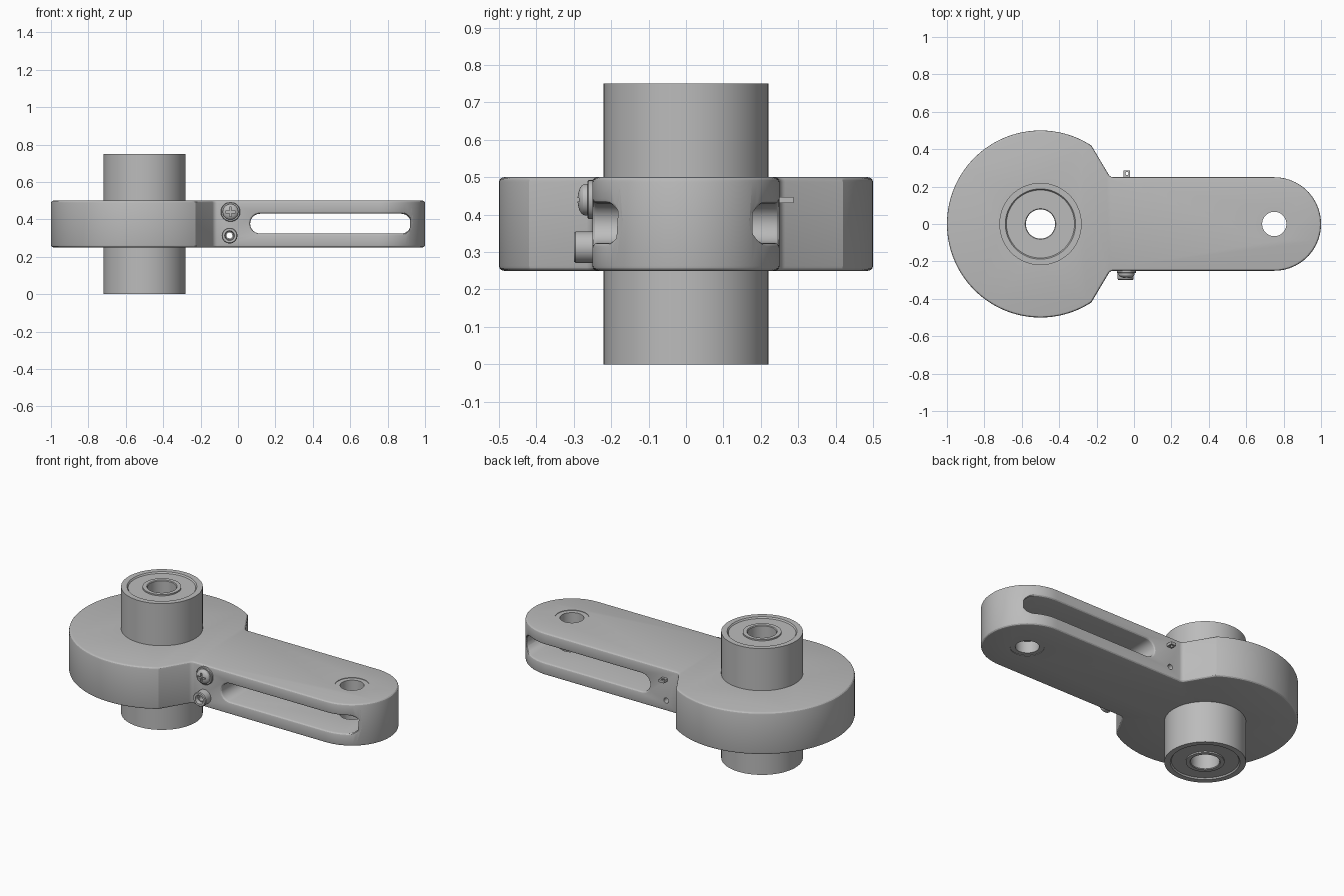
import bpy, bmesh, math
from mathutils import Matrix

cube = bpy.data.objects.get("Cube")
if cube:
    bpy.data.objects.remove(cube, do_unlink=True)

steel = bpy.data.materials.new("brushed_grey")
steel.use_nodes = True
GREY = (0.5, 0.5, 0.5, 1)
steel.diffuse_color = GREY
steel.node_tree.nodes["Principled BSDF"].inputs["Base Color"].default_value = GREY

ALONG_FRONT = Matrix.Rotation(math.pi / 2, 4, 'X')   # local z points to -y


def finish(bm, name, matrix=Matrix()):
    bmesh.ops.recalc_face_normals(bm, faces=bm.faces[:])
    bm.transform(matrix)
    mesh = bpy.data.meshes.new(name)
    bm.to_mesh(mesh)
    bm.free()
    mesh.materials.append(steel)
    ob = bpy.data.objects.new(name, mesh)
    bpy.context.collection.objects.link(ob)
    return ob


def extrude(name, points, z0, z1, matrix=Matrix()):
    """Closed outline in xy pulled from z0 to z1."""
    bm = bmesh.new()
    face = bm.faces.new([bm.verts.new((x, y, z0)) for x, y in points])
    top = bmesh.ops.extrude_face_region(bm, geom=[face])
    verts = [v for v in top["geom"] if isinstance(v, bmesh.types.BMVert)]
    bmesh.ops.translate(bm, verts=verts, vec=(0, 0, z1 - z0))
    return finish(bm, name, matrix)


def lathe(name, profile, matrix=Matrix(), steps=64):
    """Closed (radius, z) profile spun around z."""
    bm = bmesh.new()
    rings = []
    for i in range(steps):
        a = math.tau * i / steps
        rings.append([bm.verts.new((r * math.cos(a), r * math.sin(a), z)) for r, z in profile])
    for i in range(steps):
        a, b = rings[i], rings[(i + 1) % steps]
        for j in range(len(profile)):
            k = (j + 1) % len(profile)
            bm.faces.new((a[j], b[j], b[k], a[k]))
    bmesh.ops.remove_doubles(bm, verts=bm.verts[:], dist=1e-6)
    return finish(bm, name, matrix)


def arc(cx, cy, r, start, end, steps):
    return [(cx + r * math.cos(math.radians(start + (end - start) * i / steps)),
             cy + r * math.sin(math.radians(start + (end - start) * i / steps)))
            for i in range(steps + 1)]


def disc(r, steps=48):
    return arc(0, 0, r, 0, 360, steps)[:-1]


def apply(ob, kind, **settings):
    mod = ob.modifiers.new(kind.title(), kind)
    for key, value in settings.items():
        setattr(mod, key, value)
    bpy.context.view_layer.objects.active = ob
    bpy.ops.object.modifier_apply(modifier=mod.name)


def cut(ob, cutter):
    apply(ob, 'BOOLEAN', object=cutter, operation='DIFFERENCE', solver='EXACT')
    bpy.data.objects.remove(cutter, do_unlink=True)


def place(x, y, z):
    return Matrix.Translation((x, y, z))


# Crank arm: large round hub, tapered shoulders, straight arm with round end
upper = arc(0.75, 0, 0.25, 0, 90, 20)
upper += arc(-0.11, 0.28, 0.03, -90, -150, 5)
upper += arc(-0.5, 0, 0.5, 57, 180, 48)
lower = [(x, -y) for x, y in reversed(upper[1:-1])]
arm = extrude("crank_arm", upper + lower, 0.25, 0.5)

# Long slot through the arm, then softened edges
slot = arc(0.872, 0.377, 0.053, -90, 90, 12) + arc(0.118, 0.377, 0.053, 90, 270, 12)
cut(arm, extrude("slot_cutter", slot, -0.6, 0.6, ALONG_FRONT))
apply(arm, 'BEVEL', width=0.013, segments=3, limit_method='ANGLE',
      angle_limit=math.radians(50), use_clamp_overlap=False)

# Hub seat, pin hole with shallow rims, and fastener hole
cut(arm, extrude("hub_cutter", disc(0.2), 0, 1, place(-0.5, 0, 0)))
cut(arm, extrude("pin_cutter", disc(0.065), 0, 1, place(0.75, 0, 0)))
for z in (0.25, 0.5):
    cut(arm, extrude("rim_cutter", disc(0.092), z - 0.003, z + 0.003, place(0.75, 0, 0)))
cut(arm, extrude("bolt_cutter", disc(0.016, 20), -0.6, 0.6, place(-0.045, 0, 0.313) @ ALONG_FRONT))

# Hollow shaft with bearing rings at both ends
end = [(0.078, 0.004), (0.082, 0), (0.104, 0), (0.104, 0.008),
       (0.182, 0.008), (0.188, 0), (0.22, 0)]
shaft = lathe("hollow_shaft", end + [(r, 0.75 - z) for r, z in reversed(end)],
              place(-0.5, 0, 0), 72)

# Cross-head screw on a washer
washer = lathe("screw_washer", [(0, -0.005), (0.052, -0.005), (0.052, 0.01), (0.049, 0.013), (0, 0.013)],
               place(-0.04, -0.25, 0.44) @ ALONG_FRONT, 40)
dome = [(0.042 * math.cos(t * math.pi / 12), 0.02 + 0.02 * math.sin(t * math.pi / 12)) for t in range(6)]
screw = lathe("cross_screw", [(0, 0.01), (0.042, 0.01)] + dome + [(0, 0.04)],
              place(-0.04, -0.25, 0.44) @ ALONG_FRONT, 40)
for w, h in ((0.026, 0.005), (0.005, 0.026)):
    cut(screw, extrude("cross_cutter", [(-w, -h), (w, -h), (w, h), (-w, h)], 0.025, 0.08,
                       place(-0.04, -0.25, 0.44) @ ALONG_FRONT))

# Hollow socket bolt
bolt = lathe("socket_bolt", [(0.016, -0.01), (0.042, -0.01), (0.042, 0.045), (0.038, 0.05),
                             (0.026, 0.05), (0.022, 0.03), (0.016, 0.03)],
             place(-0.045, -0.25, 0.313) @ ALONG_FRONT, 40)

# Small drilled lug on the back
lug = extrude("back_lug", [(-0.055, 0.24), (-0.021, 0.24), (-0.021, 0.287), (-0.055, 0.287)], 0.431, 0.447)
cut(lug, extrude("lug_cutter", disc(0.009, 16), 0.4, 0.5, place(-0.038, 0.27, 0)))

# Smooth shading with crisp edges
for ob in (arm, shaft, washer, screw, bolt, lug):
    bpy.ops.object.select_all(action='DESELECT')
    ob.select_set(True)
    bpy.context.view_layer.objects.active = ob
    bpy.ops.object.shade_smooth_by_angle(angle=math.radians(25))
